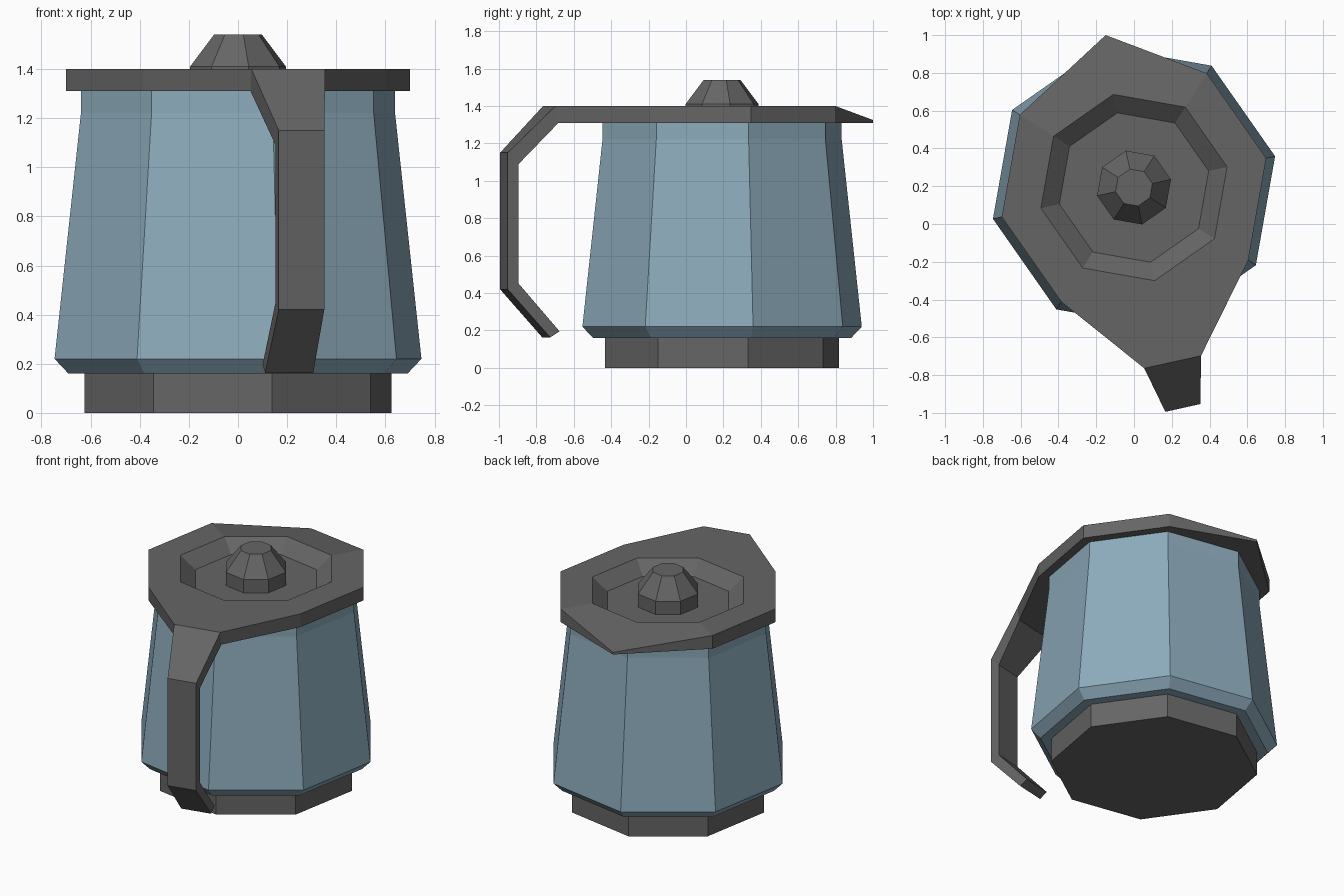
import bpy, bmesh, math
from mathutils import Vector

if "Cube" in bpy.data.objects:
    bpy.data.objects.remove(bpy.data.objects["Cube"])

CY = 0.193                      # axis of the pot in y
A0 = math.radians(12.5)         # twist of every octagon
AH = A0 + math.radians(270)     # direction of the handle
D = Vector((math.cos(AH), math.sin(AH), 0))
P = Vector((-D.y, D.x, 0))


def material(name, rgb):
    m = bpy.data.materials.new(name)
    m.diffuse_color = (*rgb, 1)
    m.use_nodes = True
    m.node_tree.nodes["Principled BSDF"].inputs["Base Color"].default_value = m.diffuse_color
    return m


BLUE = material("steel blue", (0.26, 0.40, 0.49))
GREY = material("dark grey", (0.13, 0.13, 0.13))


def finish(name, bm, mat):
    bmesh.ops.recalc_face_normals(bm, faces=bm.faces)
    me = bpy.data.meshes.new(name)
    bm.to_mesh(me)
    bm.free()
    me.materials.append(mat)
    ob = bpy.data.objects.new(name, me)
    bpy.context.collection.objects.link(ob)
    return ob


def octagon(r, z):
    return [Vector((r * math.cos(A0 + i * math.pi / 4),
                    CY + r * math.sin(A0 + i * math.pi / 4), z)) for i in range(8)]


def at_handle(r, side, z):
    return Vector((0, CY, z)) + D * r + P * side


def loft(name, rings, mat):
    bm = bmesh.new()
    vs = [[bm.verts.new(p) for p in ring] for ring in rings]
    n = len(vs[0])
    for a, b in zip(vs, vs[1:]):
        for i in range(n):
            j = (i + 1) % n
            bm.faces.new((a[i], a[j], b[j], b[i]))
    bm.faces.new(vs[0][::-1])
    bm.faces.new(vs[-1])
    return finish(name, bm, mat)


# base, body and lid knob: stacked octagon rings
loft("base", [octagon(0.64, 0), octagon(0.64, 0.165)], GREY)
loft("body", [octagon(r, z) for r, z in
              ((0.707, 0.16), (0.765, 0.22), (0.655, 1.22), (0.655, 1.315))], BLUE)
loft("lid_knob", [octagon(r, z) for r, z in
                  ((0.2, 1.318), (0.2, 1.41), (0.1, 1.54))], GREY)


# lid: octagon with a spout tip and a flared tab where the handle starts
def lid_outline(z, tip_z, tab_r):
    o = octagon(0.717, z)
    o[2] = Vector((-0.15, 1.0, tip_z))
    return o[:6] + [at_handle(tab_r, -0.154, z), at_handle(tab_r, 0.154, z)] + o[7:]


bm = bmesh.new()
bottom, top = [[bm.verts.new(p) for p in ring] for ring in
               (lid_outline(1.31, 1.31, 0.93), lid_outline(1.40, 1.325, 0.946))]
rim, floor = [[bm.verts.new(p) for p in octagon(r, z)] for r, z in
              ((0.505, 1.40), (0.405, 1.32))]
rim_of = [0, 1, 2, 3, 4, 5, 6, 6, 7]    # rim corner that each outline corner joins
for i in range(9):
    j = (i + 1) % 9
    bm.faces.new((bottom[i], bottom[j], top[j], top[i]))
    a, b = rim[rim_of[i]], rim[rim_of[j]]
    bm.faces.new((top[i], top[j], b, a) if a != b else (top[i], top[j], a))
for i in range(8):
    j = (i + 1) % 8
    bm.faces.new((rim[i], rim[j], floor[j], floor[i]))
bm.faces.new(floor)
bm.faces.new(bottom[::-1])
finish("lid_with_spout", bm, GREY)

# handle: sections given as outer (r, z), inner (r, z), half width
sections = [
    ((0.946, 1.40), (0.93, 1.31), 0.154),
    ((1.195, 1.15), (1.135, 1.09), 0.095),
    ((1.195, 0.42), (1.135, 0.45), 0.095),
    ((0.963, 0.163), (0.912, 0.195), 0.1),
]
loft("handle", [[at_handle(o[0], -w, o[1]), at_handle(o[0], w, o[1]),
                 at_handle(i[0], w, i[1]), at_handle(i[0], -w, i[1])]
                for o, i, w in sections], GREY)
